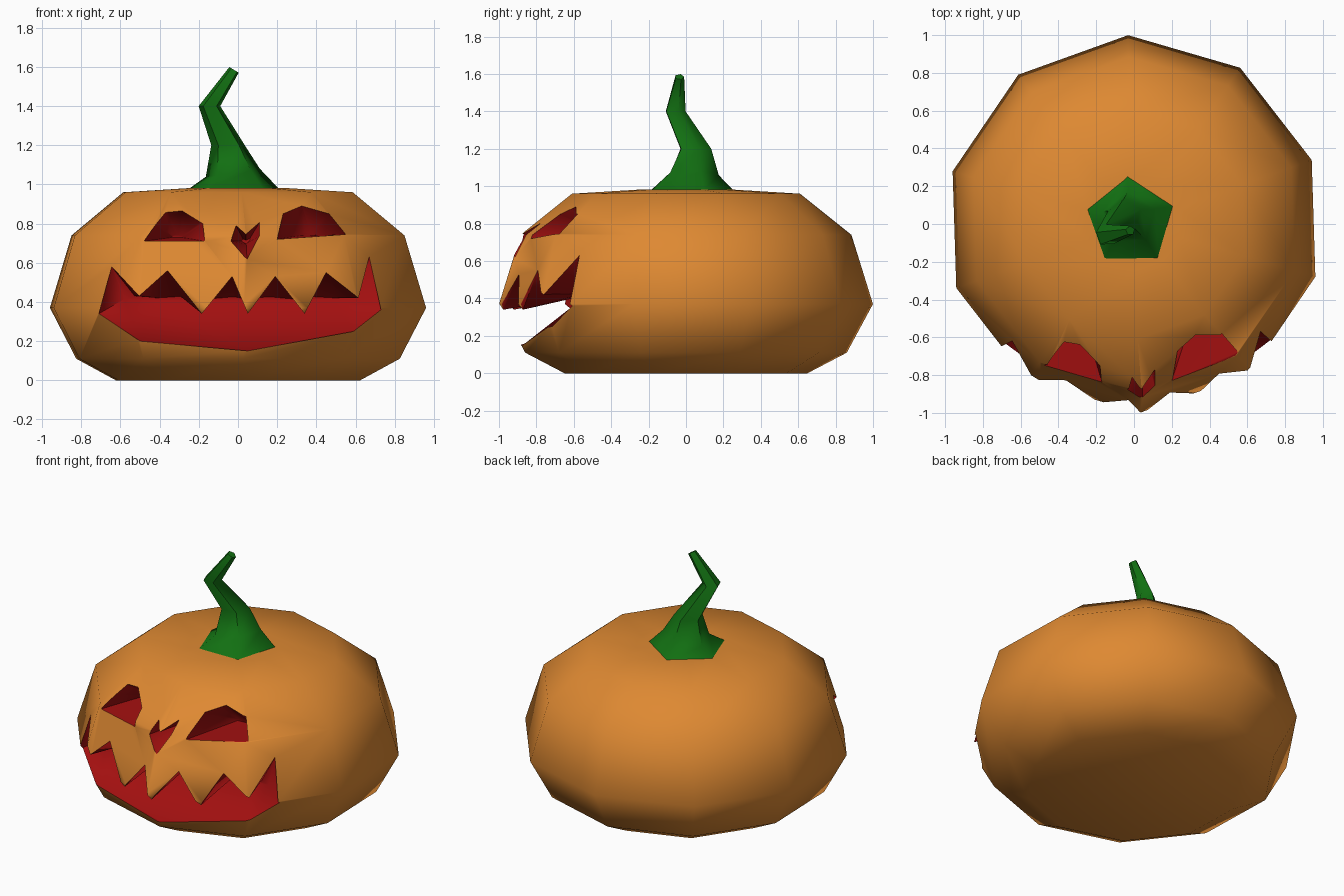
import bpy, bmesh
from math import sin, cos, radians
from mathutils import Vector
from mathutils.bvhtree import BVHTree

cube = bpy.data.objects.get("Cube")
if cube:
    bpy.data.objects.remove(cube, do_unlink=True)


def material(name, rgb):
    m = bpy.data.materials.new(name)
    m.use_nodes = True
    m.diffuse_color = (*rgb, 1)
    m.node_tree.nodes["Principled BSDF"].inputs["Base Color"].default_value = (*rgb, 1)
    return m


orange = material("pumpkin_orange", (0.73, 0.25, 0.032))
red = material("carved_red", (0.36, 0.005, 0.005))
green = material("stem_green", (0.006, 0.16, 0.006))


def loft(loops):
    """Closed bmesh skinned through a list of equally long point loops."""
    bm = bmesh.new()
    rings = [[bm.verts.new(p) for p in loop] for loop in loops]
    n = len(rings[0])
    for a, b in zip(rings, rings[1:]):
        for i in range(n):
            j = (i + 1) % n
            bm.faces.new((a[i], a[j], b[j], b[i]))
    bm.faces.new(rings[0])
    bm.faces.new(rings[-1])
    bmesh.ops.recalc_face_normals(bm, faces=bm.faces)
    return bm


def make_object(name, bm, mats):
    mesh = bpy.data.meshes.new(name)
    bm.to_mesh(mesh)
    bm.free()
    for m in mats:
        mesh.materials.append(m)
    ob = bpy.data.objects.new(name, mesh)
    bpy.context.collection.objects.link(ob)
    return ob


def activate(ob):
    bpy.ops.object.select_all(action='DESELECT')
    ob.select_set(True)
    bpy.context.view_layer.objects.active = ob


def ring(sides, r, z, cx=0, cy=0, turn=90, tilt=0):
    pts = []
    for i in range(sides):
        a = radians(turn + i * 360 / sides)
        pts.append((cx + r * cos(a), cy + r * sin(a), z + tilt * r * cos(a)))
    return pts


# Body: ten-sided squat lathe
profile = [(0.65, 0), (0.86, 0.11), (1, 0.37), (0.885, 0.74), (0.61, 0.96), (0.25, 0.982)]
body_bm = loft([ring(10, r, z, turn=91.8) for r, z in profile])
surface = BVHTree.FromBMesh(body_bm)
body = make_object("pumpkin_body", body_bm, [orange, red])


def carve(name, outline, centre, back_y, sx, sz):
    """Cut an outline (x, z) into the body, narrowing to a small back wall."""
    cx, cz = centre
    front, skin, back = [], [], []
    for x, z in outline:
        hit = surface.ray_cast(Vector((x, -2, z)), Vector((0, 1, 0)))[0]
        front.append((x, -1.3, z))
        skin.append((x, hit.y, z))
        back.append((cx + (x - cx) * sx, back_y, cz + (z - cz) * sz))
    bm = loft([front, skin, back])
    quads = [f for f in bm.faces if len(f.verts) == 4]
    bmesh.ops.triangulate(bm, faces=quads)
    for f in bm.faces:
        f.material_index = 1
    cutter = make_object(name, bm, [orange, red])
    cutter.hide_render = True
    activate(body)
    mod = body.modifiers.new(name, 'BOOLEAN')
    mod.operation = 'DIFFERENCE'
    mod.solver = 'EXACT'
    mod.object = cutter
    bpy.ops.object.modifier_apply(modifier=mod.name)
    bpy.data.objects.remove(cutter, do_unlink=True)


# Mouth: lower lip, then the jagged teeth back to the start
lip = [(-0.71, 0.34), (-0.5, 0.2), (0.05, 0.15), (0.59, 0.25), (0.73, 0.36)]
teeth = [(0.67, 0.63), (0.615, 0.42), (0.45, 0.55), (0.34, 0.34), (0.19, 0.53), (0.05, 0.34),
         (-0.03, 0.53), (-0.185, 0.34), (-0.36, 0.56), (-0.505, 0.43), (-0.645, 0.58)]
carve("mouth_cutter", lip + teeth, (0.01, 0.42), -0.54, 0.82, 0.06)

# Eyes and nose
carve("right_eye_cutter", [(-0.48, 0.71), (-0.17, 0.71), (-0.18, 0.8), (-0.285, 0.865),
                           (-0.37, 0.857), (-0.42, 0.795)], (-0.31, 0.73), -0.46, 0.2, 0.1)
carve("left_eye_cutter", [(0.2, 0.72), (0.55, 0.745), (0.465, 0.85), (0.325, 0.89),
                          (0.23, 0.85)], (0.35, 0.74), -0.46, 0.2, 0.1)
carve("nose_cutter", [(0.046, 0.617), (0.11, 0.74), (0.11, 0.806), (0.04, 0.745),
                      (-0.01, 0.79), (-0.036, 0.71)], (0.04, 0.71), -0.66, 0.3, 0.15)

# Stem: crooked five-sided taper (radius, z, centre x, centre y, tilt)
spine = [(0.25, 0.972, -0.025, 0.01, 0.02), (0.145, 1.06, -0.025, 0.03, 0.15),
         (0.09, 1.2, -0.05, 0.045, 0), (0.058, 1.4, -0.145, -0.06, 0),
         (0.025, 1.585, -0.02, -0.035, -0.6)]
stem = make_object("stem", loft([ring(5, r, z, cx, cy, 92, t) for r, z, cx, cy, t in spine]),
                   [green])

for ob in (body, stem):
    activate(ob)
    bpy.ops.object.shade_smooth_by_angle(angle=radians(62))
